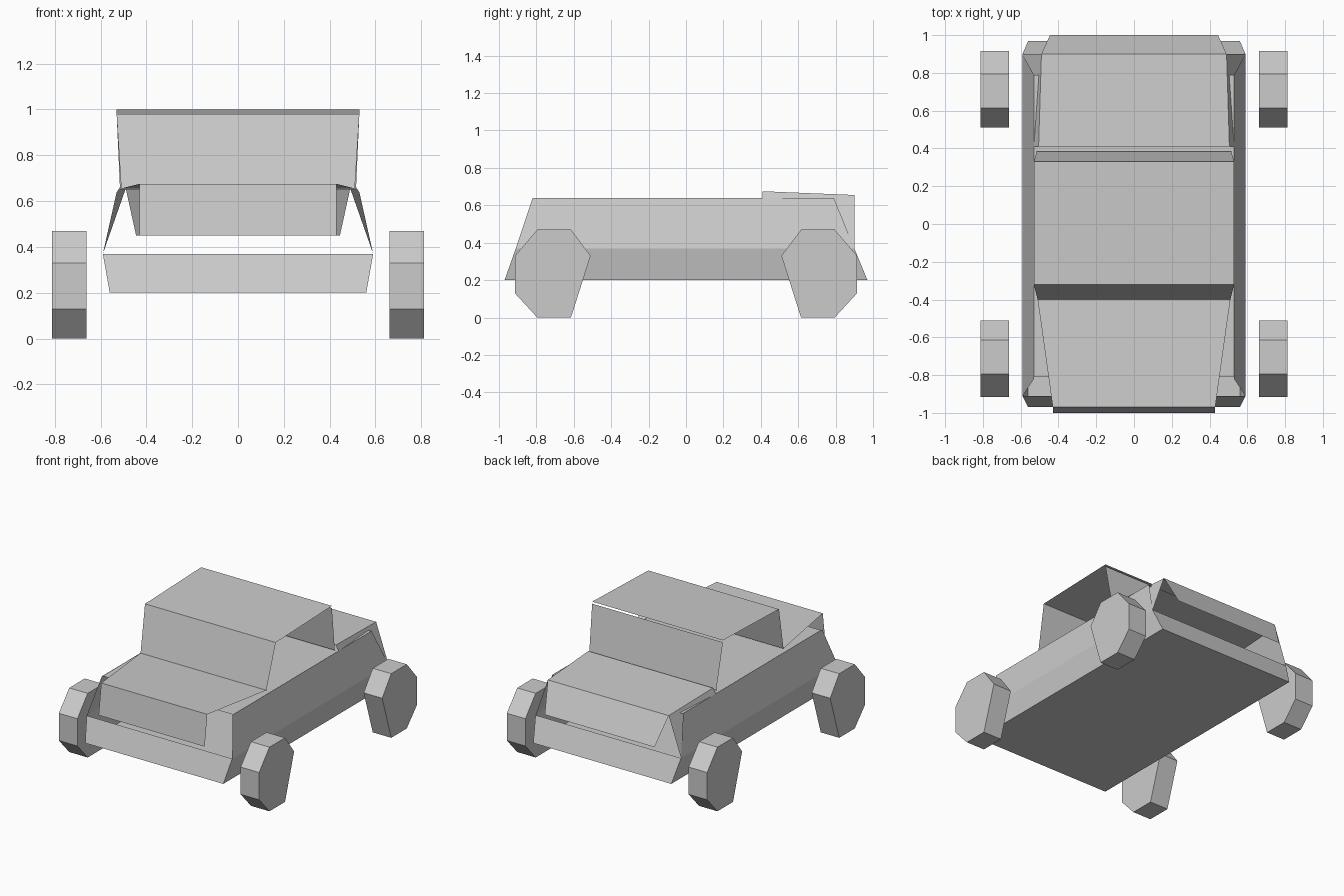
import bpy

if "Cube" in bpy.data.objects:
    bpy.data.objects.remove(bpy.data.objects["Cube"])


def make(name, verts, faces):
    mesh = bpy.data.meshes.new(name)
    mesh.from_pydata(verts, [], faces)
    mesh.update()
    ob = bpy.data.objects.new(name, mesh)
    bpy.context.collection.objects.link(ob)
    return ob


def strip(name, rows):
    """Symmetric sheet: each row is (half width, y, z)."""
    verts = [(s * w, y, z) for w, y, z in rows for s in (-1, 1)]
    faces = [(2 * i, 2 * i + 1, 2 * i + 3, 2 * i + 2) for i in range(len(rows) - 1)]
    return make(name, verts, faces)


def mirrored(name, verts, faces):
    """One side of the car plus its mirror image across x = 0."""
    ob = make(name, verts, faces)
    ob.modifiers.new("mirror", 'MIRROR')
    return ob


# Tub: front lip, floor and rear lip in one folded sheet
strip("tub_floor", [(.59, -.91, .37), (.56, -.97, .20), (.56, .97, .20), (.59, .90, .37)])

# Body sides, folded at the waist line
mirrored("body_sides",
         [(.56, -.97, .20), (.56, .97, .20), (.59, .90, .37),
          (.59, -.91, .37), (.53, .79, .64), (.53, -.82, .64)],
         [(0, 1, 2, 3), (3, 2, 4, 5)])

# Flat deck between the side tops
strip("deck", [(.53, -.81, .638), (.53, .79, .638)])

# Hood with its drooping nose
strip("hood", [(.43, -1.0, .45), (.43, -.97, .675), (.51, -.40, .655)])

# Cabin: windscreen and roof, with a separate rear window leaving a small gap
strip("windscreen_and_roof", [(.51, -.40, .655), (.53, -.32, .98), (.53, .33, 1.0)])
strip("rear_window", [(.53, .33, .985), (.515, .385, .65)])

# Rear cover and its sloping side panels
strip("rear_cover", [(.505, .41, .675), (.49, .90, .655), (.445, 1.0, .45)])
mirrored("rear_quarter_panels",
         [(.53, .41, .638), (.59, .90, .37), (.49, .90, .655), (.505, .41, .675)],
         [(0, 1, 2, 3)])

# Seven-sided wheels; the rear pair is the front pair turned about
outline = [(-.915, .33), (-.795, .47), (-.615, .47), (-.51, .33),
           (-.615, 0), (-.795, 0), (-.915, .13)]
n = len(outline)
for label, d in (("front", 1), ("rear", -1)):
    verts = [(x, d * y, z) for x in (.662, .812) for y, z in outline]
    faces = [tuple(range(n))[::-1], tuple(range(n, 2 * n))]
    faces += [(i, (i + 1) % n, (i + 1) % n + n, i + n) for i in range(n)]
    mirrored(label + "_wheels", verts, faces)
